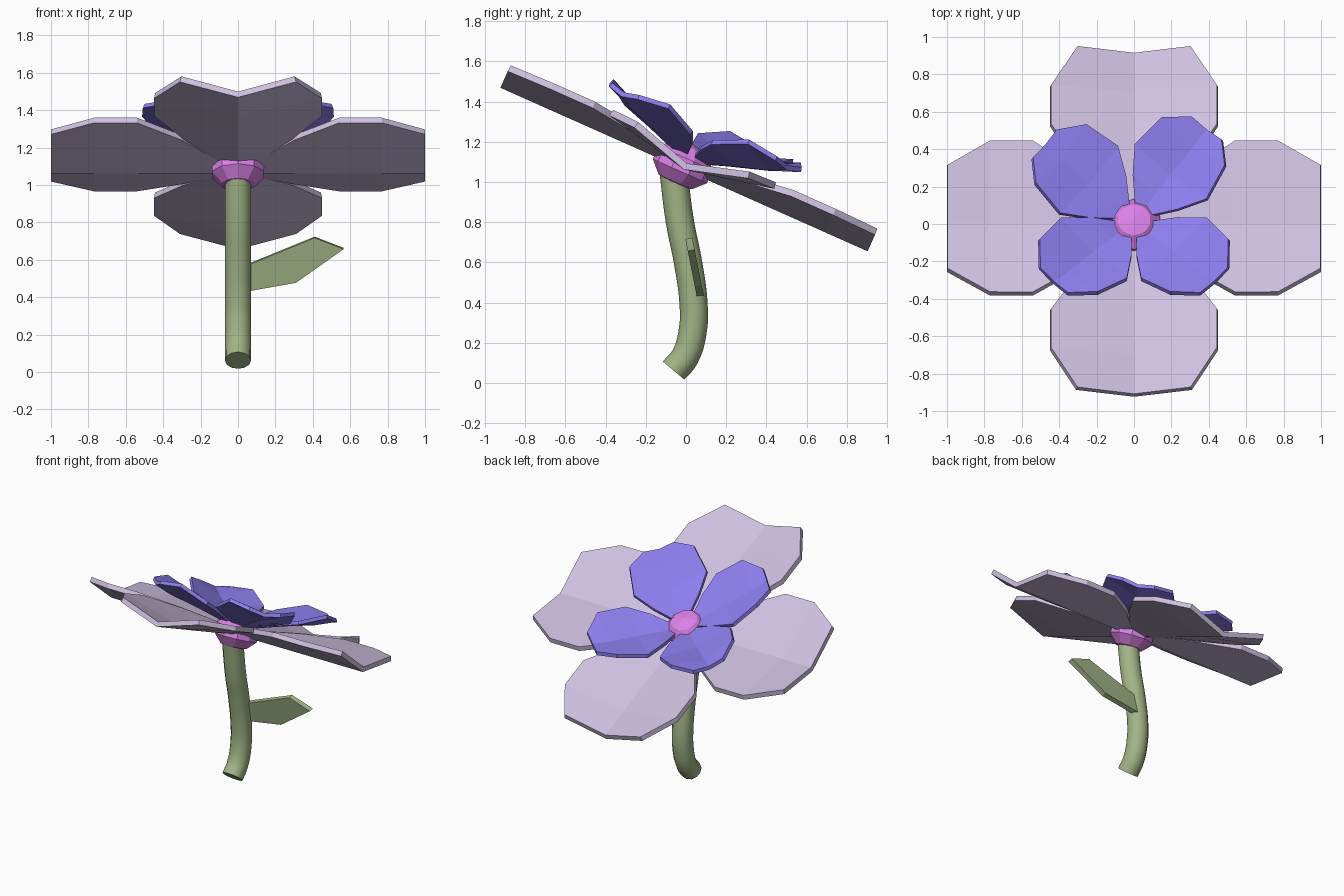
import bpy, math
from mathutils import Matrix, Vector

if "Cube" in bpy.data.objects:
    bpy.data.objects.remove(bpy.data.objects["Cube"])

def material(name, rgb):
    m = bpy.data.materials.new(name)
    m.diffuse_color = (*rgb, 1)
    m.use_nodes = True
    m.node_tree.nodes["Principled BSDF"].inputs["Base Color"].default_value = m.diffuse_color
    return m

LILAC = material("lilac", (0.62, 0.53, 0.75))
BLUE = material("blue", (0.27, 0.21, 0.86))
MAGENTA = material("magenta", (0.71, 0.22, 0.8))
GREEN = material("green", (0.36, 0.46, 0.24))

# the flower head leans towards +y
HEAD = Matrix.Translation((0, -0.01, 1.062)) @ Matrix.Rotation(math.radians(-24), 4, 'X')

def mesh_object(name, verts, faces, mat):
    me = bpy.data.meshes.new(name)
    me.from_pydata(verts, [], faces)
    me.materials.append(mat)
    ob = bpy.data.objects.new(name, me)
    bpy.context.collection.objects.link(ob)
    return ob

def solidify(ob, thickness, offset):
    mod = ob.modifiers.new("thickness", 'SOLIDIFY')
    mod.thickness, mod.offset = thickness, offset

def petal(name, rows, angle, thickness, mat):
    # rows: distance, half width, edge height, middle height
    verts, faces = [], []
    for r, w, edge, mid in rows:
        verts += [(r, -w, edge), (r, 0, mid), (r, w, edge)]
    for i in range(len(rows) - 1):
        for j in (0, 1):
            a = i * 3 + j
            faces.append((a, a + 3, a + 4, a + 1))
    ob = mesh_object(name, verts, faces, mat)
    solidify(ob, thickness, 1)
    ob.matrix_world = HEAD @ Matrix.Rotation(math.radians(angle), 4, 'Z')

# four large outer petals
outer = [(0.03, 0.04, 0.01, 0), (0.3, 0.29, 0.065, 0), (0.54, 0.45, 0.095, 0),
         (0.77, 0.45, 0.095, 0), (1.0, 0.31, 0.09, 0)]
for i in range(4):
    petal(f"outer_petal_{i + 1}", outer, i * 90, 0.034, LILAC)

# four cupped inner petals
inner = [(0.06, 0.04, 0.06, 0.05), (0.18, 0.16, 0.12, 0.085), (0.31, 0.255, 0.17, 0.12),
         (0.5, 0.225, 0.245, 0.165), (0.61, 0.11, 0.225, 0.205)]
for i, angle in enumerate((-45, 50, 142, -135)):
    petal(f"inner_petal_{i + 1}", inner, angle, 0.025, BLUE)

# faceted centre
bpy.ops.mesh.primitive_uv_sphere_add(segments=10, ring_count=5, radius=1)
centre = bpy.context.object
centre.name = "flower_centre"
centre.data.materials.append(MAGENTA)
centre.matrix_world = HEAD @ Matrix.Translation((0, -0.015, 0.02)) @ Matrix.Diagonal((0.155, 0.155, 0.115, 1))

# bent round stem
path = [(-0.062, 0.062), (-0.005, 0.13), (0.035, 0.27), (0.037, 0.4), (0.01, 0.6), (-0.03, 0.8), (-0.062, 1.05)]
cu = bpy.data.curves.new("stem", 'CURVE')
cu.dimensions = '3D'
cu.bevel_depth = 0.07
cu.bevel_resolution = 4
cu.resolution_u = 5
cu.use_fill_caps = True
sp = cu.splines.new('BEZIER')
sp.bezier_points.add(len(path) - 1)
for p, (y, z) in zip(sp.bezier_points, path):
    p.co = (0, y, z)
    p.handle_left_type = p.handle_right_type = 'AUTO'
cu.materials.append(GREEN)
stem = bpy.data.objects.new("stem", cu)
bpy.context.collection.objects.link(stem)
bpy.context.view_layer.objects.active = stem
bpy.ops.object.select_all(action='DESELECT')
stem.select_set(True)
bpy.ops.object.convert(target='MESH')
bpy.ops.object.shade_smooth_by_angle(angle=math.radians(40))

# single leaf, leaning back at its lower edge
outline = [(0.03, 0.43), (0.31, 0.48), (0.565, 0.66), (0.41, 0.72), (0.03, 0.565)]
leaf = mesh_object("leaf", [(x, 0.042 - 0.2 * (z - 0.58), z) for x, z in outline],
                   [(0, 1, 2, 3, 4)], GREEN)
solidify(leaf, 0.035, 0)
